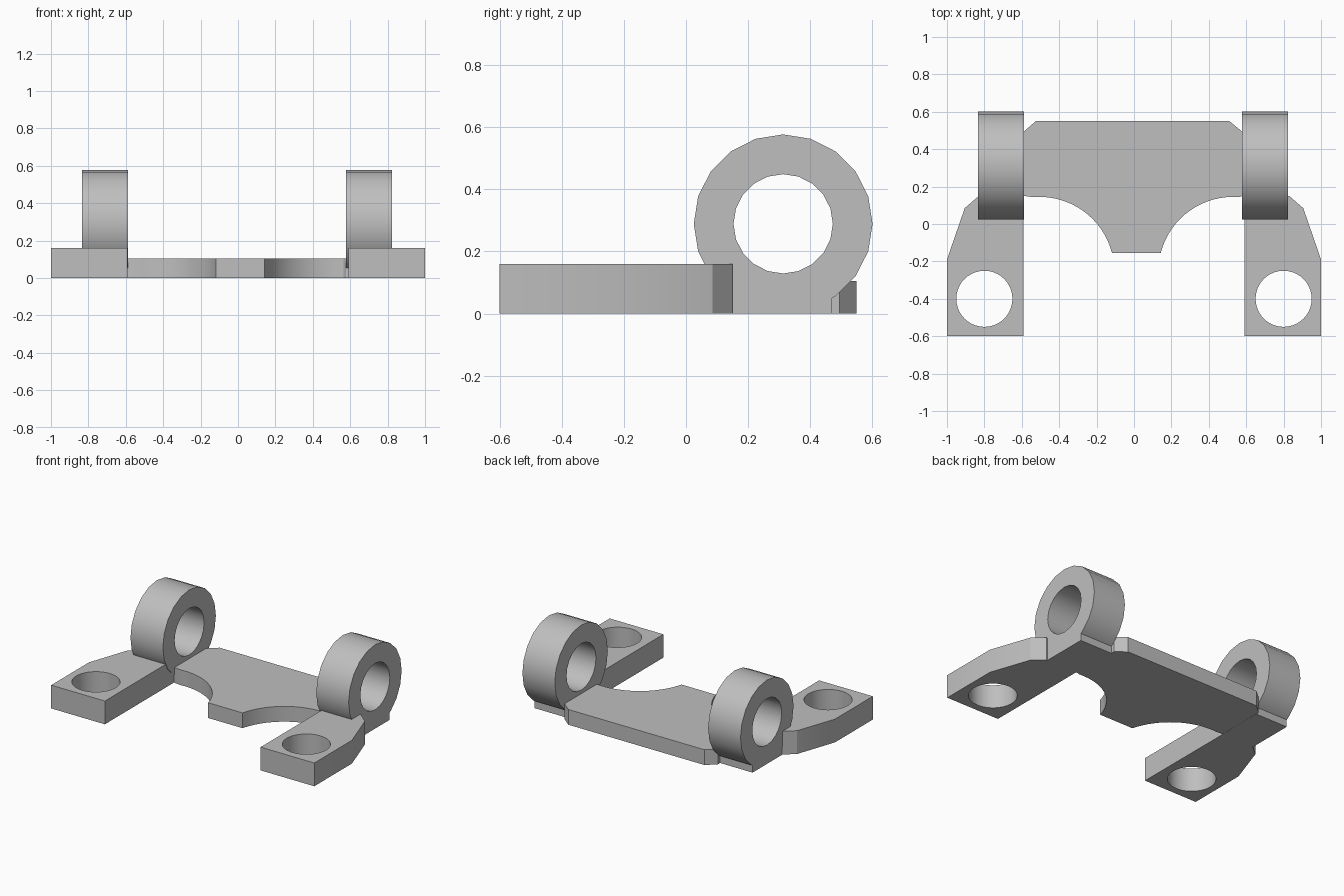
import bpy, bmesh
from math import sin, cos, tau, radians
from mathutils import Matrix

if "Cube" in bpy.data.objects:
    bpy.data.objects.remove(bpy.data.objects["Cube"], do_unlink=True)

GREY = (0.52, 0.52, 0.52, 1)
grey = bpy.data.materials.new("plain grey")
grey.use_nodes = True
grey.diffuse_color = GREY
grey.node_tree.nodes["Principled BSDF"].inputs["Base Color"].default_value = GREY


def circle(cx, cy, r, sides):
    return [(cx + r * cos(tau * i / sides), cy + r * sin(tau * i / sides))
            for i in range(sides)]


def arc(cx, cy, r, start, end, steps):
    angles = [radians(start + (end - start) * i / steps) for i in range(steps + 1)]
    return [(cx + r * cos(a), cy + r * sin(a)) for a in angles]


def prism(name, outlines, depth, matrix=Matrix()):
    """Extrude an outline, with optional hole outlines, along local z."""
    bm = bmesh.new()
    for pts in outlines:
        vs = [bm.verts.new((x, y, 0)) for x, y in pts]
        for a, b in zip(vs, vs[1:] + vs[:1]):
            bm.edges.new((a, b))
    bmesh.ops.triangle_fill(bm, edges=bm.edges[:], use_beauty=True)
    ext = bmesh.ops.extrude_face_region(bm, geom=bm.faces[:], use_keep_orig=True)
    top = [v for v in ext["geom"] if isinstance(v, bmesh.types.BMVert)]
    bmesh.ops.translate(bm, verts=top, vec=(0, 0, depth))
    bmesh.ops.recalc_face_normals(bm, faces=bm.faces[:])
    bm.transform(matrix)
    mesh = bpy.data.meshes.new(name)
    bm.to_mesh(mesh)
    bm.free()
    mesh.materials.append(grey)
    obj = bpy.data.objects.new(name, mesh)
    bpy.context.collection.objects.link(obj)
    bpy.ops.object.select_all(action="DESELECT")
    obj.select_set(True)
    bpy.context.view_layer.objects.active = obj
    bpy.ops.object.shade_smooth_by_angle(angle=radians(25))
    return obj


# Central plate with two round scoops leaving a front tongue
plate = [(-0.588, 0.15)]
plate += arc(-0.505, -0.255, 0.4, 95, 14.5, 16)
plate += arc(0.53, -0.255, 0.4, 165.5, 85, 16)
plate += [(0.577, 0.15), (0.577, 0.495), (0.51, 0.55), (-0.525, 0.55), (-0.588, 0.495)]
prism("central_plate", [plate], 0.105)

# Local x, y, z of a ring become world y, z, x
sideways = Matrix(((0, 0, 1, 0), (1, 0, 0, 0), (0, 1, 0, 0), (0, 0, 0, 1)))

for side, s, ring_x in (("left", 1, 0.577), ("right", -1, -0.835)):
    # Arm with a tapered outer edge and a vertical bolt hole
    arm = [(0.592, -0.6), (1, -0.6), (1, -0.19), (0.905, 0.085), (0.83, 0.15), (0.592, 0.15)]
    prism(side + "_arm", [[(s * x, y) for x, y in arm],
                          circle(s * 0.8, -0.4, 0.15, 40)], 0.16)
    # Upright hinge ring
    prism(side + "_ring", [circle(0.313, 0.289, 0.288, 20), circle(0.313, 0.289, 0.16, 20)],
          0.246, Matrix.Translation((ring_x, 0, 0)) @ sideways)
    # Foot joining ring, plate and arm
    prism(side + "_ring_foot", [[(0.15, 0), (0.47, 0), (0.47, 0.1), (0.15, 0.1)]],
          0.246, Matrix.Translation((ring_x, 0, 0)) @ sideways)
